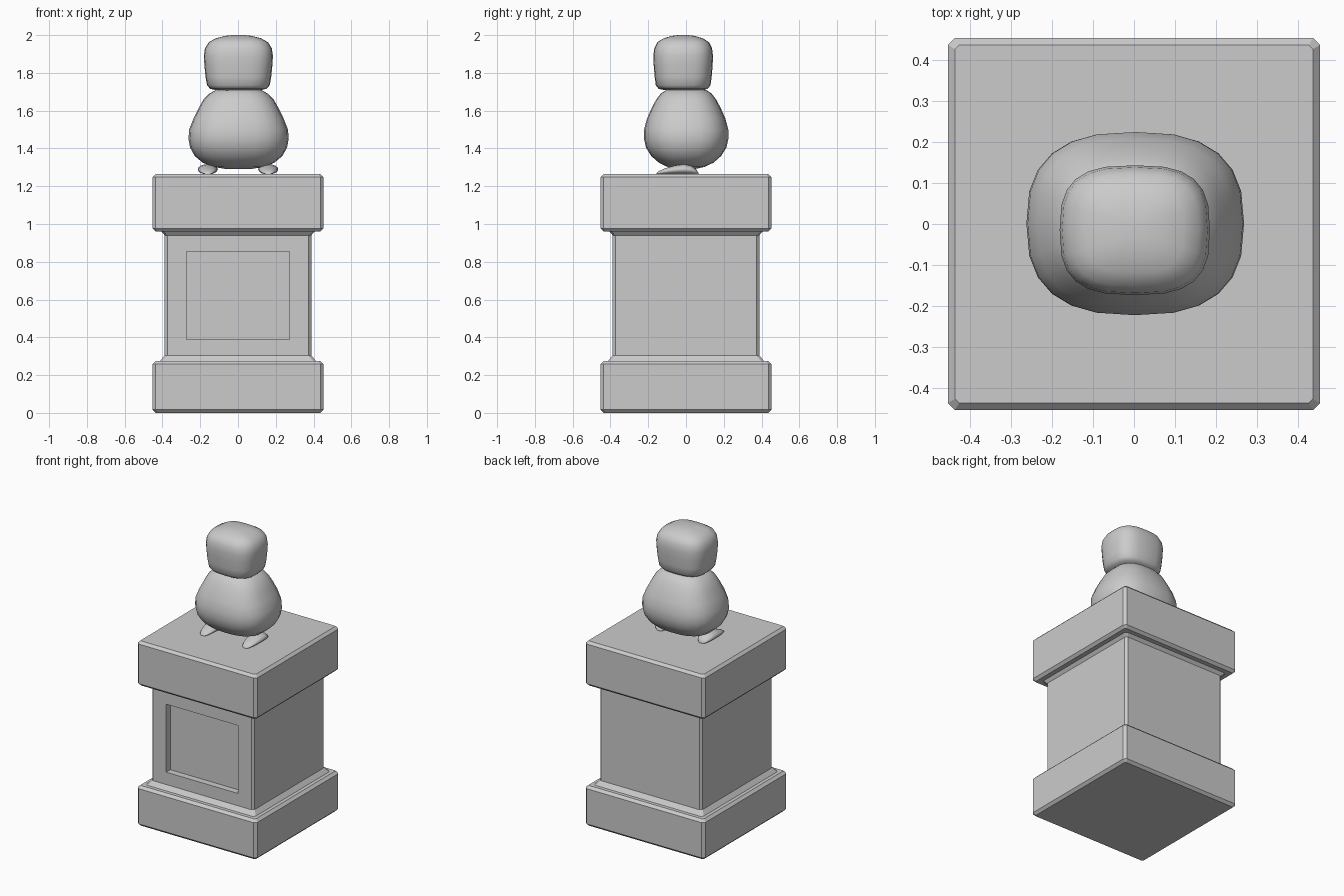
import bpy, bmesh
from math import cos, sin, tau, radians, copysign

if "Cube" in bpy.data.objects:
    bpy.data.objects.remove(bpy.data.objects["Cube"])


def finish(name, bm, smooth=None):
    bmesh.ops.recalc_face_normals(bm, faces=bm.faces)
    me = bpy.data.meshes.new(name)
    bm.to_mesh(me)
    bm.free()
    ob = bpy.data.objects.new(name, me)
    bpy.context.collection.objects.link(ob)
    bpy.ops.object.select_all(action='DESELECT')
    ob.select_set(True)
    bpy.context.view_layer.objects.active = ob
    if smooth:
        bpy.ops.object.shade_smooth_by_angle(angle=radians(smooth))
    return ob


def loft(name, rings, smooth=None):
    """Skin closed rings of points and cap both ends."""
    bm = bmesh.new()
    rows = [[bm.verts.new(p) for p in r] for r in rings]
    n = len(rows[0])
    for a, b in zip(rows, rows[1:]):
        for i in range(n):
            j = (i + 1) % n
            bm.faces.new((a[i], a[j], b[j], b[i]))
    bm.faces.new(rows[0][::-1])
    bm.faces.new(rows[-1])
    return finish(name, bm, smooth)


def chamfered_square(h, c, z):
    k = h - c
    return [(x, y, z) for x, y in ((h, -k), (h, k), (k, h), (-k, h),
                                   (-h, k), (-h, -k), (-k, -h), (k, -h))]


def oval(z, rx, ry, cx, cy, n, count=24):
    pts = []
    for i in range(count):
        c, s = cos(tau * i / count), sin(tau * i / count)
        pts.append((cx + rx * copysign(abs(c) ** (2 / n), c),
                    cy + ry * copysign(abs(s) ** (2 / n), s), z))
    return pts


def slab(name, z0, z1, h=0.453, c=0.017):
    return loft(name, [chamfered_square(h - c, c * 0.6, z0), chamfered_square(h, c, z0 + c),
                       chamfered_square(h, c, z1 - c), chamfered_square(h - c, c * 0.6, z1)])


# Plinth and cap
slab("plinth_base", 0, 0.275)
slab("plinth_cap", 0.96, 1.265)

# Shaft with flared ends
shaft = loft("shaft", [chamfered_square(h, 0.015, z) for z, h in
                       ((0.26, 0.412), (0.275, 0.412), (0.305, 0.388),
                        (0.94, 0.388), (0.96, 0.405), (0.98, 0.405))])

# Recessed panel in the front of the shaft
bpy.ops.mesh.primitive_cube_add(size=1, location=(0, -0.388, 0.622))
cutter = bpy.context.object
cutter.name = "panel_cutter"
cutter.scale = (0.545, 0.09, 0.465)
cutter.hide_render = True
mod = shaft.modifiers.new("panel", 'BOOLEAN')
mod.operation = 'DIFFERENCE'
mod.solver = 'EXACT'
mod.object = cutter
bpy.ops.object.select_all(action='DESELECT')
shaft.select_set(True)
bpy.context.view_layer.objects.active = shaft
bpy.ops.object.modifier_apply(modifier=mod.name)
bpy.data.objects.remove(cutter)

# Body of the figure: z, half width, half depth
body = [(1.292, 0.07, 0.05), (1.303, 0.14, 0.10), (1.325, 0.19, 0.145), (1.36, 0.232, 0.185),
        (1.405, 0.257, 0.213), (1.45, 0.265, 0.223), (1.50, 0.262, 0.223), (1.56, 0.238, 0.207),
        (1.62, 0.208, 0.18), (1.66, 0.185, 0.158), (1.69, 0.155, 0.135),
        (1.71, 0.12, 0.105), (1.72, 0.06, 0.05)]
loft("body", [oval(z, rx, ry, 0.003, 0.001, 2.6) for z, rx, ry in body], 60)

# Head: z, half width, half depth
head = [(1.705, 0.07, 0.06), (1.709, 0.12, 0.10), (1.716, 0.15, 0.13), (1.735, 0.166, 0.145),
        (1.78, 0.174, 0.151), (1.84, 0.18, 0.156), (1.89, 0.183, 0.158), (1.93, 0.177, 0.153),
        (1.962, 0.157, 0.137), (1.983, 0.12, 0.104), (1.996, 0.07, 0.06), (2.0, 0.03, 0.025)]
loft("head", [oval(z, rx, ry, 0.002, -0.015, 2.9) for z, rx, ry in head], 60)

# Feet: tapered drops, y, half width, top height
foot = [(-0.155, 0.012, 0.008), (-0.145, 0.026, 0.018), (-0.11, 0.040, 0.033),
        (-0.06, 0.050, 0.048), (-0.01, 0.053, 0.055), (0.03, 0.047, 0.046),
        (0.055, 0.032, 0.026), (0.065, 0.014, 0.010)]
for side, sx in (("left", -1), ("right", 1)):
    rings = [[(sx * 0.16 + w * cos(tau * i / 16), y,
               1.262 + h * (0.5 + 0.5 * sin(tau * i / 16))) for i in range(16)]
             for y, w, h in foot]
    loft("foot_" + side, rings, 60)
